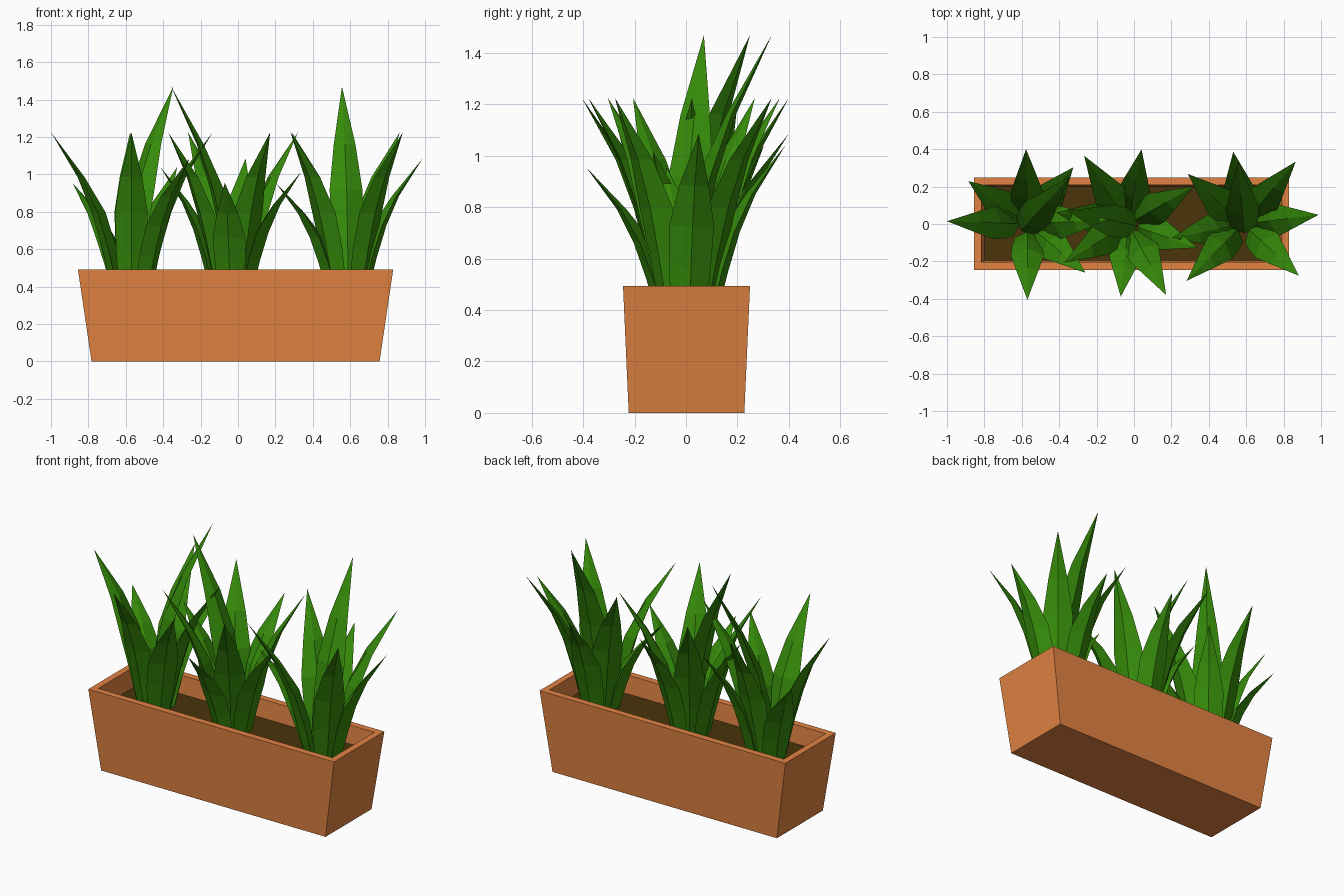
import bpy, bmesh, math
from mathutils import Vector

if "Cube" in bpy.data.objects:
    bpy.data.objects.remove(bpy.data.objects["Cube"])


def material(name, rgb):
    m = bpy.data.materials.new(name)
    m.diffuse_color = (*rgb, 1)
    m.use_nodes = True
    m.node_tree.nodes["Principled BSDF"].inputs["Base Color"].default_value = m.diffuse_color
    return m


TERRACOTTA = material("terracotta", (0.76, 0.23, 0.055))
SOIL = material("dark soil", (0.070, 0.034, 0.003))
GREEN = material("leaf green", (0.036, 0.255, 0.003))


def finish(bm, name, mat):
    bmesh.ops.recalc_face_normals(bm, faces=bm.faces)
    mesh = bpy.data.meshes.new(name)
    bm.to_mesh(mesh)
    bm.free()
    mesh.materials.append(mat)
    ob = bpy.data.objects.new(name, mesh)
    bpy.context.collection.objects.link(ob)
    return ob


def rect(bm, hx, hy, z, cx=-0.013):
    return [bm.verts.new((cx + sx * hx, 0.002 + sy * hy, z))
            for sx, sy in ((-1, -1), (1, -1), (1, 1), (-1, 1))]


def bridge(bm, a, b):
    n = len(a)
    for i in range(n):
        j = (i + 1) % n
        bm.faces.new((a[i], a[j], b[j], b[i]))


# Tapered planter box: outer wall, rim, inner wall and floor
bm = bmesh.new()
rings = [rect(bm, 0.77, 0.225, 0), rect(bm, 0.843, 0.247, 0.493),
         rect(bm, 0.803, 0.206, 0.493), rect(bm, 0.785, 0.198, 0.36)]
for a, b in zip(rings, rings[1:]):
    bridge(bm, a, b)
bm.faces.new(rings[0][::-1])
bm.faces.new(rings[-1])
finish(bm, "planter_box", TERRACOTTA)

# Soil slab inside the box
SOIL_Z = 0.38
bm = bmesh.new()
low, top = rect(bm, 0.785, 0.198, 0.362), rect(bm, 0.787, 0.199, SOIL_Z)
bm.faces.new(low[::-1])
bm.faces.new(top)
bridge(bm, low, top)
finish(bm, "soil", SOIL)

# Leaf stations: height fraction, outward fraction, half width, outer and inner depth
STATIONS = [(0, 0, 0.066, 0.030, 0.030), (0.27, 0.17, 0.082, 0.036, 0.042),
            (0.50, 0.34, 0.088, 0.034, 0.040), (0.72, 0.57, 0.058, 0.022, 0.016)]


def add_leaf(bm, angle, height, reach, base):
    """Solid blade with a diamond cross-section, leaning out along angle."""
    out = Vector((math.cos(angle), math.sin(angle), 0))
    side = Vector((-out.y, out.x, 0))
    foot = SOIL_Z - 0.01

    def at(f, g):
        return out * (base + g * (reach - base)) + Vector((0, 0, foot + f * (height - foot)))

    rows = []
    for f, g, w, d, inner in STATIONS:
        p = at(f, g)
        mid = p - out * d
        rows.append([bm.verts.new(q) for q in
                     (p, mid + side * w, mid - out * inner, mid - side * w)])
    for a, b in zip(rows, rows[1:]):
        bridge(bm, a, b)
    tip = bm.verts.new(at(1, 1))
    for i in range(4):
        bm.faces.new((rows[-1][i], rows[-1][(i + 1) % 4], tip))
    bm.faces.new(rows[0][::-1])


# Leaves of one plant: angle from the tallest leaf, tip height, tip reach, base radius
LEAVES = [(1, 1.47, 0.335, 0.01), (4, 1.04, 0.39, 0.12),
          (-44, 1.225, 0.435, 0.10), (-87, 1.085, 0.405, 0.11),
          (-137, 1.225, 0.405, 0.10), (131, 1.225, 0.43, 0.10),
          (97, 0.955, 0.39, 0.11), (44, 1.225, 0.40, 0.10)]
EXTRA = [(174, 1.015, 0.39, 0.11)]

# Three plants in a row, each turned differently
for name, x, turn, leaves in (("left_plant", -0.57, 47, LEAVES),
                              ("middle_plant", -0.03, 167, LEAVES + EXTRA),
                              ("right_plant", 0.585, 94, LEAVES)):
    bm = bmesh.new()
    for angle, height, reach, base in leaves:
        add_leaf(bm, math.radians(angle + turn), height, reach, base)
    plant = finish(bm, name, GREEN)
    plant.location.x = x
